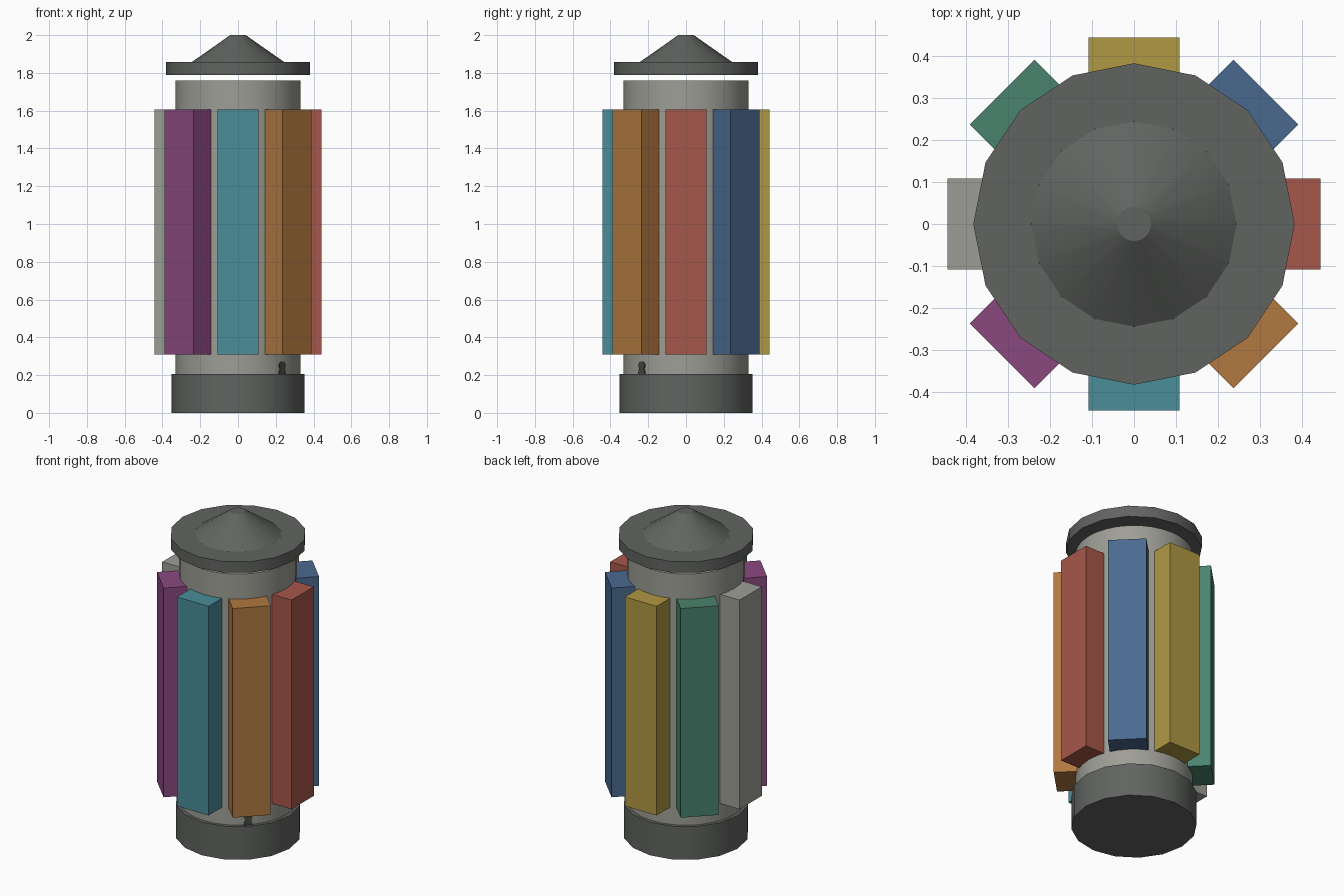
import bpy, bmesh, math
from mathutils import Matrix, Vector

if "Cube" in bpy.data.objects:
    bpy.data.objects.remove(bpy.data.objects["Cube"])


def material(name, rgb):
    m = bpy.data.materials.new(name)
    lin = [((c / 255 + 0.055) / 1.055) ** 2.4 for c in rgb]
    m.diffuse_color = (*lin, 1)
    m.use_nodes = True
    m.node_tree.nodes["Principled BSDF"].inputs["Base Color"].default_value = m.diffuse_color
    return m


def finish(name, bm, mat, smooth=None):
    bmesh.ops.recalc_face_normals(bm, faces=bm.faces)
    me = bpy.data.meshes.new(name)
    bm.to_mesh(me)
    bm.free()
    me.materials.append(mat)
    ob = bpy.data.objects.new(name, me)
    bpy.context.collection.objects.link(ob)
    if smooth:
        bpy.ops.object.select_all(action='DESELECT')
        ob.select_set(True)
        bpy.context.view_layer.objects.active = ob
        bpy.ops.object.shade_smooth_by_angle(angle=math.radians(smooth))
    return ob


def lathe(name, rings, sides, mat, smooth=30):
    """Closed solid from (radius, height) rings, with a vertex on each axis."""
    bm = bmesh.new()
    loops = [[bm.verts.new((r * math.cos(2 * math.pi * i / sides),
                            r * math.sin(2 * math.pi * i / sides), z))
              for i in range(sides)] for r, z in rings]
    for a, b in zip(loops, loops[1:]):
        for i in range(sides):
            j = (i + 1) % sides
            bm.faces.new((a[i], a[j], b[j], b[i]))
    bm.faces.new(loops[0][::-1])
    bm.faces.new(loops[-1])
    return finish(name, bm, mat, smooth)


dark = material("dark grey", (97, 100, 97))
grey = material("warm grey", (158, 158, 150))

# Base, cylindrical body and floating lid
lathe("base", [(0.353, 0), (0.353, 0.205)], 16, dark)
lathe("body", [(0.33, 0.19), (0.33, 1.76)], 32, grey)
lathe("lid_disc", [(0.382, 1.79), (0.382, 1.858)], 16, dark)
lathe("lid_cone", [(0.244, 1.85), (0.244, 1.858), (0.041, 2.0)], 16, dark)

# Eight coloured panels, anticlockwise from the right side
panels = [("red", (167, 87, 74)), ("blue", (74, 105, 143)),
          ("yellow", (176, 152, 66)), ("green", (74, 131, 110)),
          ("grey", None), ("purple", (139, 73, 128)),
          ("teal", (74, 141, 153)), ("orange", (177, 120, 64))]
for i, (name, rgb) in enumerate(panels):
    bm = bmesh.new()
    bmesh.ops.create_cube(bm, size=1)
    bmesh.ops.scale(bm, vec=Vector((0.143, 0.217, 1.295)), verts=bm.verts)
    bmesh.ops.translate(bm, vec=Vector((0.3715, 0, 0.9575)), verts=bm.verts)
    bmesh.ops.rotate(bm, cent=(0, 0, 0), verts=bm.verts,
                     matrix=Matrix.Rotation(i * math.pi / 4, 3, 'Z'))
    finish(name + "_panel", bm, material(name, rgb) if rgb else grey)

# Small keyhole plate low on the body, under the orange panel
black = material("charcoal", (70, 70, 68))
outline = [(-0.028, 0.2), (0.028, 0.2), (0.018, 0.235)]
outline += [(0.024 * math.cos(a), 0.25 + 0.022 * math.sin(a))
            for a in [k * math.pi / 8 for k in range(9)]]
outline.append((-0.018, 0.235))
bm = bmesh.new()
face = bm.faces.new([bm.verts.new((0.325, y, z)) for y, z in outline])
ext = bmesh.ops.extrude_face_region(bm, geom=[face])
bmesh.ops.translate(bm, vec=Vector((0.009, 0, 0)),
                    verts=[g for g in ext["geom"] if isinstance(g, bmesh.types.BMVert)])
bmesh.ops.rotate(bm, cent=(0, 0, 0), verts=bm.verts,
                 matrix=Matrix.Rotation(-math.pi / 4, 3, 'Z'))
finish("keyhole", bm, black)
